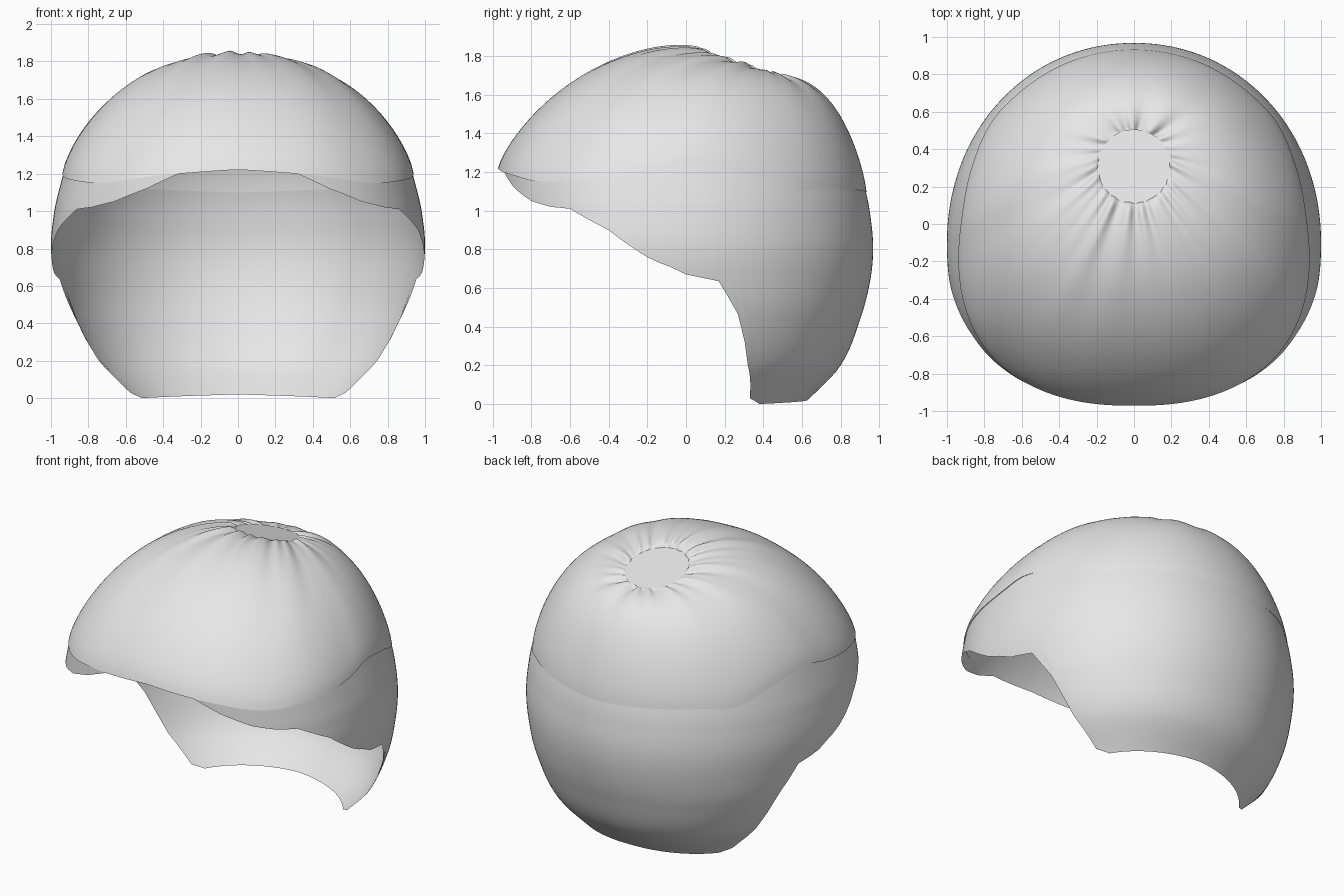
import bpy, math

if "Cube" in bpy.data.objects:
    bpy.data.objects.remove(bpy.data.objects["Cube"])

# Outline per height: z, half width, front y, back y, centre y
LEVELS = [(0.0, 0.60, -0.50, 0.61, 0.12), (0.2, 0.785, -0.65, 0.80, 0.08),
          (0.45, 0.92, -0.80, 0.905, 0.0), (0.65, 0.982, -0.92, 0.955, -0.08),
          (0.82, 1.0, -0.96, 0.968, -0.1), (1.0, 0.982, -0.965, 0.95, -0.1),
          (1.1, 0.96, -0.967, 0.93, -0.1), (1.25, 0.92, -0.968, 0.885, -0.1)]
# Lower hem and seam as (y, z), from back to front
HEM = [(0.70, 0.02), (0.38, 0.0), (0.33, 0.03), (0.32, 0.2), (0.27, 0.46),
       (0.17, 0.635), (0.0, 0.67), (-0.2, 0.76), (-0.4, 0.9), (-0.6, 1.01),
       (-0.7, 1.02), (-0.8, 1.05), (-0.89, 1.12), (-0.94, 1.2), (-1.0, 1.225)]
SEAM = [(1.0, 1.10), (0.7, 1.12), (0.55, 1.11), (0.3, 1.2), (0.04, 1.245),
        (-0.2, 1.2), (-0.5, 1.17), (-0.75, 1.155), (-0.9, 1.19), (-1.0, 1.225)]


def lookup(rows, k, smooth=True):
    """Interpolate rows sorted by their first value."""
    if k <= rows[0][0]:
        return rows[0][1:]
    for i in range(len(rows) - 1):
        a, b = rows[i], rows[i + 1]
        if k <= b[0]:
            h = max(b[0] - a[0], 1e-9)
            f = (k - a[0]) / h
            if not smooth:
                return tuple(p + (q - p) * f for p, q in zip(a[1:], b[1:]))
            o, n = rows[max(i - 1, 0)], rows[min(i + 2, len(rows) - 1)]
            out = []
            for j in range(1, len(a)):
                ma = (b[j] - o[j]) / (b[0] - o[0]) * h
                mb = (n[j] - a[j]) / (n[0] - a[0]) * h
                out.append((2 * f**3 - 3 * f**2 + 1) * a[j] + (f**3 - 2 * f**2 + f) * ma
                           + (3 * f**2 - 2 * f**3) * b[j] + (f**3 - f**2) * mb)
            return tuple(out)
    return rows[-1][1:]


def spow(v, e):
    return math.copysign(abs(v) ** e, v)


def roundness(c):
    """Rounder back, squarer front."""
    return 2.05 if c > 0 else 2.4


def outline(t, z):
    """Point of the head outline at height z; t = 0 is the back."""
    w, front, back, mid = lookup(LEVELS, z)
    c, s = math.cos(t), math.sin(t)
    p = roundness(c)
    depth = back - mid if c > 0 else mid - front
    return w * spow(s, 2 / p), mid + depth * spow(c, 2 / p)


def angle_at(y, z):
    w, front, back, mid = lookup(LEVELS, z)
    c = (y - mid) / (back - mid if y > mid else mid - front)
    return math.acos(spow(max(-1, min(1, c)), roundness(c) / 2))


hem_by_angle = sorted((angle_at(y, z), z) for y, z in HEM)
seam_by_angle = sorted((angle_at(y, z), z) for y, z in SEAM)


def seam_z(t):
    return lookup(seam_by_angle, abs(t))[0]


def hem_z(t):
    return min(lookup(hem_by_angle, abs(t), smooth=False)[0], seam_z(t) - 0.004)


# Columns: even steps plus the hem corners, mirrored
half = sorted({round(i * math.pi / 130, 5) for i in range(1, 130)}
              | {round(t, 5) for t, z in hem_by_angle if 0.01 < t < 3.13})
COLUMNS = [0.0] + half + [math.pi] + [-t for t in reversed(half)]

mat = bpy.data.materials.new("light_grey")
mat.diffuse_color = (0.8, 0.8, 0.8, 1)
mat.use_nodes = True
mat.node_tree.nodes["Principled BSDF"].inputs["Base Color"].default_value = mat.diffuse_color


def make_object(name, verts, faces, smooth=True):
    me = bpy.data.meshes.new(name)
    me.from_pydata(verts, [], faces)
    me.materials.append(mat)
    for p in me.polygons:
        p.use_smooth = smooth
    ob = bpy.data.objects.new(name, me)
    bpy.context.collection.objects.link(ob)
    return ob


def sheet(name, point, rows):
    """Closed band of quads around the head, rows run downwards."""
    n = len(COLUMNS)
    verts = [point(t, r / rows) for r in range(rows + 1) for t in COLUMNS]
    faces = []
    for r in range(rows):
        for c in range(n):
            d = (c + 1) % n
            faces.append((r * n + c, r * n + d, (r + 1) * n + d, (r + 1) * n + c))
    return make_object(name, verts, faces)


# Tilted gathering ring on the crown
def ring(t, radius=0.19):
    x, y = radius * math.sin(t), 0.305 + radius * math.cos(t)
    return x, y, 1.75 - 0.26 * (y - 0.305)


def folds(t, u):
    """Uneven radial gathers: fine ones near the ring, broad ones further out."""
    fine = math.cos(17 * t + 0.8 * math.sin(2 * t)) + 0.6 * math.cos(25 * t + 1.1)
    broad = math.cos(11 * t + 2.3) + 0.7 * math.cos(15 * t + 0.6)
    start = min(1, 0.25 + u / 0.06)
    return start * (0.009 * fine * (1 - u) ** 4 + 0.006 * broad * (1 - u) ** 1.5)


def upper_point(t, k):
    u = 1 - (1 - k ** 1.3) ** 1.3
    z1 = seam_z(t)
    x1, y1 = outline(t, z1)
    x1, y1 = x1 * 1.008, y1 * 1.004
    x0, y0, z0 = ring(t)
    front = (1 - math.cos(t)) / 2
    bulge = (-0.01 + 0.07 * front) * math.sin(math.pi * math.sqrt(u))
    height = max(0, 1 - u ** 2.4) ** 0.77
    z = z1 - 0.004 + (z0 - z1) * height + bulge + folds(t, u)
    return x0 + (x1 - x0) * u, y0 + (y1 - y0) * u, z


def lower_point(t, k):
    z = seam_z(t) + (hem_z(t) - seam_z(t)) * k
    return (*outline(t, z), z)


# Gathered upper hair, smooth lower hair, flat disc closing the crown
sheet("upper_hair", upper_point, 40)
sheet("lower_hair", lower_point, 36)
disc = [ring(t, 0.2) for t in COLUMNS]
make_object("crown_disc", disc, [tuple(reversed(range(len(disc))))], smooth=False)
